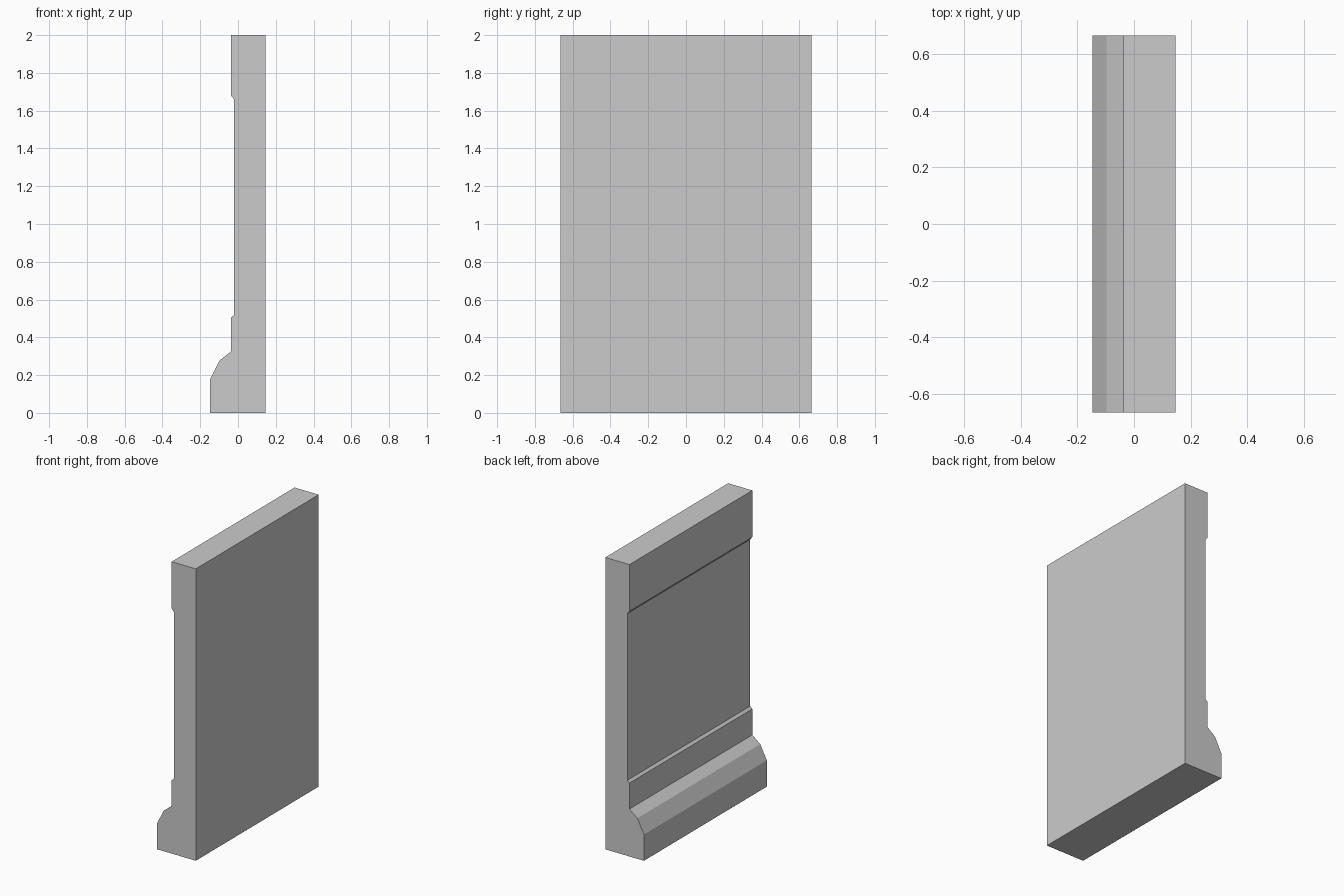
import bpy
import bmesh

if "Cube" in bpy.data.objects:
    bpy.data.objects.remove(bpy.data.objects["Cube"])

HALF_LENGTH = 0.665

# Side profile (x, z): flat back, top band, recessed panel, lower band, moulded plinth
profile = [
    (0.146, 0.0), (0.146, 2.0),
    (-0.037, 2.0), (-0.037, 1.68),
    (-0.021, 1.66), (-0.021, 0.518),
    (-0.037, 0.503), (-0.037, 0.325),
    (-0.097, 0.278), (-0.147, 0.18),
    (-0.147, 0.0),
]

# Wall panel: profile swept along y
bm = bmesh.new()
face = bm.faces.new([bm.verts.new((x, -HALF_LENGTH, z)) for x, z in profile])
swept = bmesh.ops.extrude_face_region(bm, geom=[face], use_keep_orig=True)
moved = [g for g in swept["geom"] if isinstance(g, bmesh.types.BMVert)]
bmesh.ops.translate(bm, verts=moved, vec=(0, 2 * HALF_LENGTH, 0))
bmesh.ops.recalc_face_normals(bm, faces=bm.faces)

mesh = bpy.data.meshes.new("wall_panel")
bm.to_mesh(mesh)
bm.free()
panel = bpy.data.objects.new("wall_panel", mesh)
bpy.context.collection.objects.link(panel)
